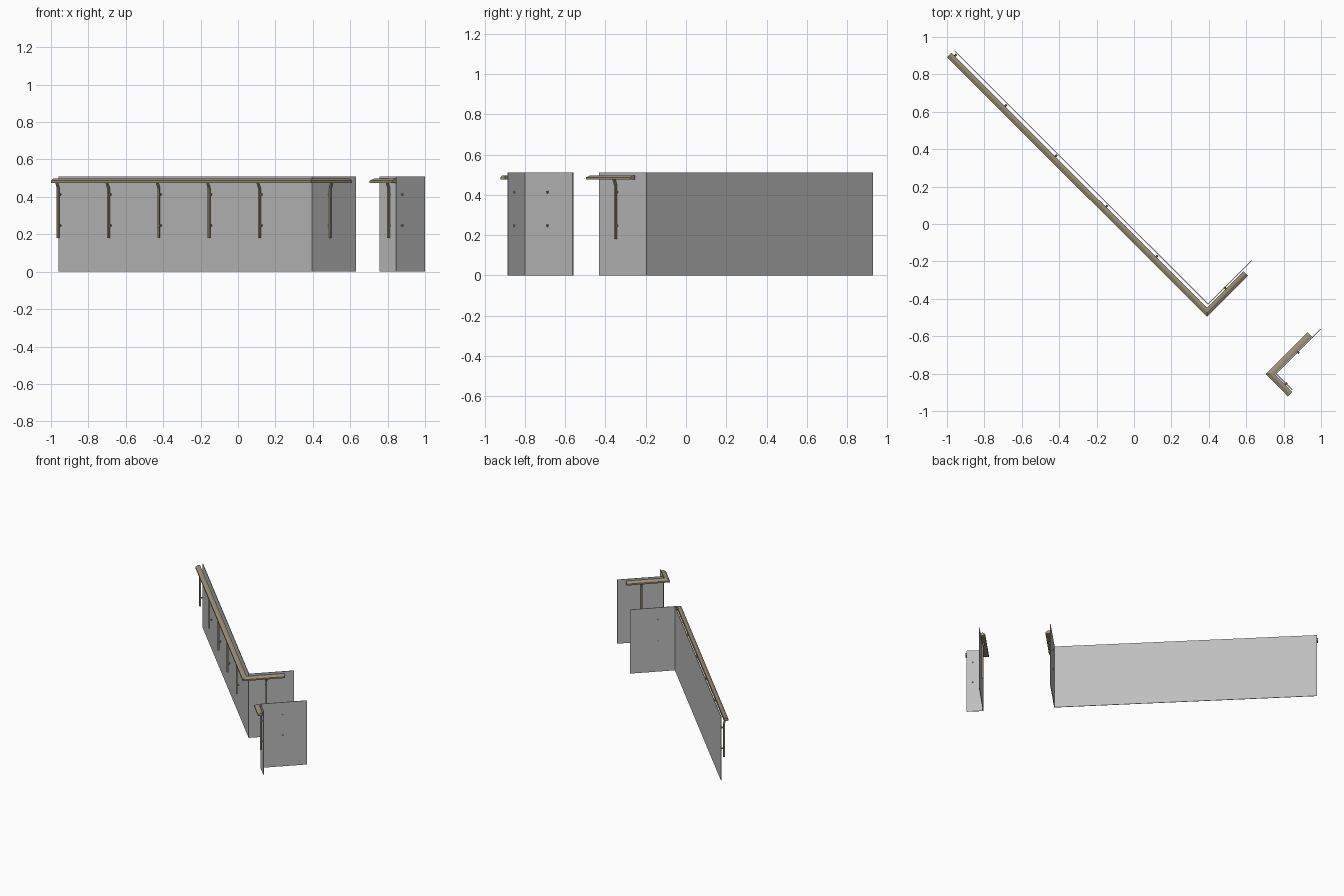
import bpy
import bmesh
from mathutils import Vector

if "Cube" in bpy.data.objects:
    bpy.data.objects.remove(bpy.data.objects["Cube"], do_unlink=True)


def material(name, rgb):
    mat = bpy.data.materials.new(name)
    mat.use_nodes = True
    color = (*rgb, 1)
    mat.diffuse_color = color
    mat.node_tree.nodes["Principled BSDF"].inputs["Base Color"].default_value = color
    return mat


GREY = material("wall grey", (0.52, 0.52, 0.52))
BROWN = material("rail brown", (0.34, 0.28, 0.19))


def loft(name, rings, mat):
    """Join rings of points into a closed solid."""
    bm = bmesh.new()
    loops = [[bm.verts.new(p) for p in ring] for ring in rings]
    for a, b in zip(loops, loops[1:]):
        for i in range(len(a)):
            j = (i + 1) % len(a)
            bm.faces.new((a[i], a[j], b[j], b[i]))
    bm.faces.new(loops[0])
    bm.faces.new(loops[-1])
    bmesh.ops.recalc_face_normals(bm, faces=bm.faces)
    mesh = bpy.data.meshes.new(name)
    bm.to_mesh(mesh)
    bm.free()
    mesh.materials.append(mat)
    obj = bpy.data.objects.new(name, mesh)
    bpy.context.collection.objects.link(obj)
    return obj


def left_of(a, b):
    d = (b - a).normalized()
    return Vector((-d.y, d.x))


def sweep(name, path, profile, mat):
    """Sweep an (inward offset, height) profile along a path with mitred corners."""
    pts = [Vector(p) for p in path]
    sides = [left_of(a, b) for a, b in zip(pts, pts[1:])]
    rings = []
    for i, p in enumerate(pts):
        s, t = sides[max(i - 1, 0)], sides[min(i, len(sides) - 1)]
        miter = (s + t) / (1 + s.dot(t))
        rings.append([(*(p + miter * o), z) for o, z in profile])
    return loft(name, rings, mat)


def bracket(name, x, y, inward):
    """Square post bent outward under the rail, with two standoff bolts."""
    n = Vector(inward).normalized()
    t = Vector((-n.y, n.x))
    base = Vector((x, y))
    h = 0.0055
    rings = []
    for o, z in ((0.012, 0.18), (0.012, 0.445), (0, 0.478)):
        rings.append([(*(base + n * (o + a * h) + t * b * h), z)
                      for a, b in ((-1, -1), (1, -1), (1, 1), (-1, 1))])
    loft(name + "_post", rings, BROWN)
    for label, z in (("lower", 0.247), ("upper", 0.413)):
        bpy.ops.mesh.primitive_cylinder_add(vertices=10, radius=0.006, depth=0.02)
        bolt = bpy.context.object
        bolt.name = f"{name}_{label}_bolt"
        bolt.location = (*(base + n * 0.02), z)
        bolt.rotation_euler = n.to_3d().to_track_quat("Z", "Y").to_euler()
        bolt.data.materials.append(BROWN)
        bpy.ops.object.shade_smooth_by_angle()


# Thin upright walls
WALL = [(-0.002, 0), (0.002, 0), (0.002, 0.51), (-0.002, 0.51)]
sweep("long_wall", [(-0.959, 0.926), (0.396, -0.428), (0.63, -0.195)], WALL, GREY)
sweep("short_wall", [(0.999, -0.561), (0.76, -0.80), (0.845, -0.885)], WALL, GREY)

# Handrails with a sloped outer shoulder
RAIL = [(-0.017, 0.475), (0.017, 0.475), (0.017, 0.497), (0, 0.497), (-0.017, 0.487)]
sweep("long_handrail", [(-0.988, 0.904), (0.39, -0.472), (0.597, -0.264)], RAIL, BROWN)
sweep("short_handrail", [(0.94, -0.59), (0.728, -0.802), (0.835, -0.91)], RAIL, BROWN)

# Brackets along the long run, then one on each remaining arm
for i in range(5):
    x = -0.97 + 0.269 * i
    bracket(f"long_bracket_{i + 1}", x, -0.083 - x, (1, 1))
bracket("long_return_bracket", 0.503, -0.358, (-1, 1))
bracket("short_bracket", 0.86, -0.67, (1, -1))
bracket("short_return_bracket", 0.797, -0.871, (1, 1))
